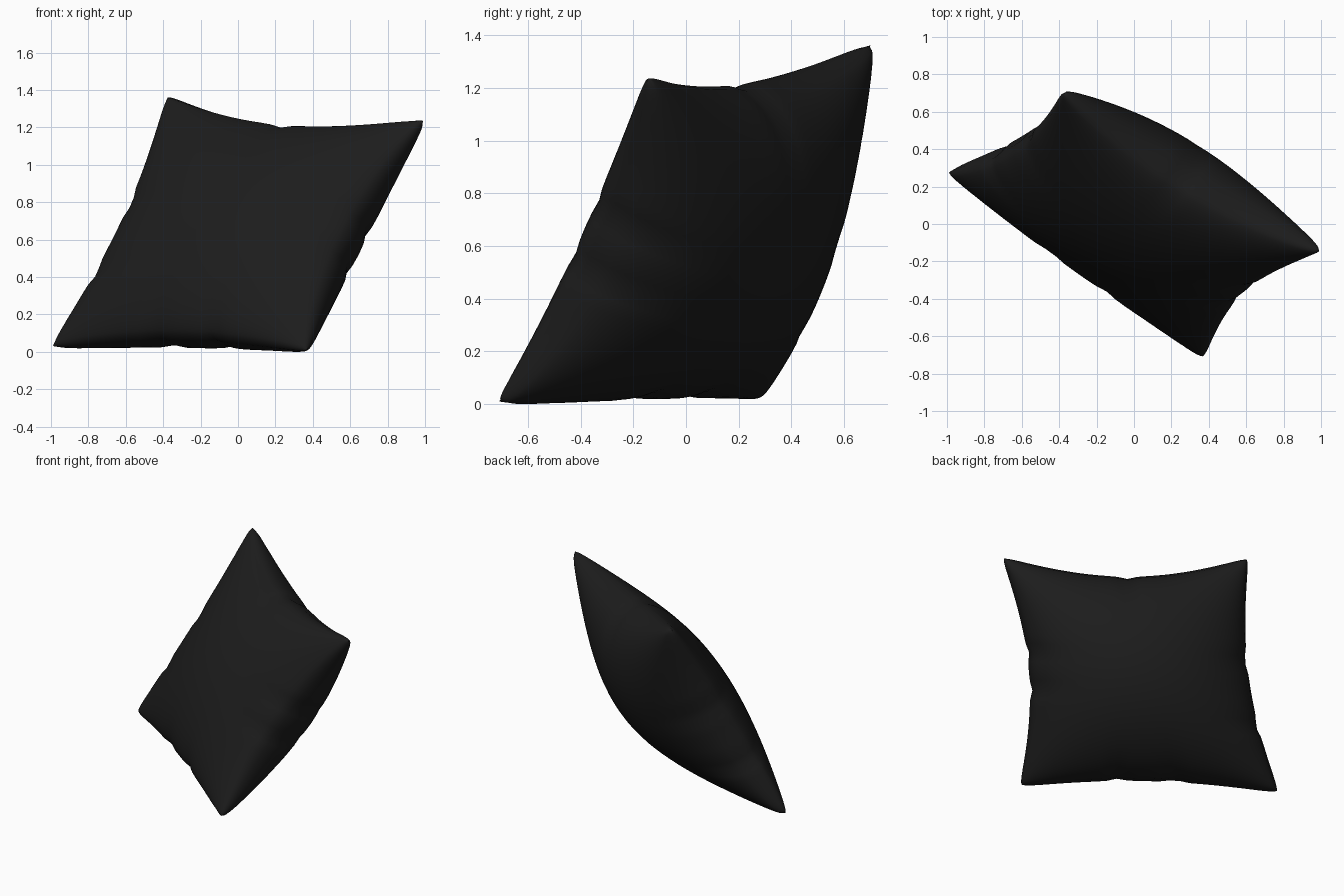
import bpy, bmesh
from math import sin, pi, exp
from mathutils import Vector

cube = bpy.data.objects.get("Cube")
if cube:
    bpy.data.objects.remove(cube, do_unlink=True)

# Cushion corners: bottom pair, then top pair
A, B = Vector((-1.02, 0.29, 0.01)), Vector((0.37, -0.72, -0.01))
C, D = Vector((1.01, -0.14, 1.245)), Vector((-0.39, 0.725, 1.375))
NORMAL = (B - A).cross(D - A).normalized()
FRONT, BACK = 0.24, 0.46
CELLS = 40

# Each seam: inward pull, forward shift of its middle, and pucker places
SEAMS = {
    "left": (0.075, -0.03, (0.42, 0.58)),
    "right": (0.065, -0.01, (0.28, 0.56)),
    "bottom": (0.04, 0.0, (0.4, 0.62)),
    "top": (0.088, 0.0, (0.5,)),
}


def pucker(name, t):
    return sum(exp(-((t - c) / 0.03) ** 2) for c in SEAMS[name][2])


def arch(t):
    return max(0, sin(pi * t)) ** 0.9


def pull(name, t, dist):
    """Inward shift near a seam, fading across the cushion."""
    soft = SEAMS[name][0] * arch(t) * (1 - dist) ** 2
    return soft + 0.01 * pucker(name, t) * exp(-dist / 0.06)


def ease(t):
    """Crowd the rows towards the seams."""
    return t - 0.1 * sin(2 * pi * t)


def cushion_point(u, v, depth):
    plump = max(0, sin(pi * u) * sin(pi * v)) ** 0.45
    shift = 0
    for name, t, d in (("left", v, 1 - u), ("right", v, u),
                       ("bottom", u, v), ("top", u, 1 - v)):
        plump *= 1 - 0.2 * min(1, pucker(name, t)) * exp(-d / 0.06)
        shift += SEAMS[name][1] * arch(t) * (1 - d) ** 2
    # Round the corner tips
    near = min(u, 1 - u) + min(v, 1 - v)
    shrink = 1 - 0.02 * exp(-near / 0.03)
    u, v = 0.5 + (u - 0.5) * shrink, 0.5 + (v - 0.5) * shrink
    x = u + pull("right", v, u) - pull("left", v, 1 - u)
    y = v + pull("bottom", u, v) - pull("top", u, 1 - v)
    return A.lerp(B, x).lerp(D.lerp(C, x), y) + NORMAL * (depth * plump + shift)


# Two stuffed panels welded along the seam
bm = bmesh.new()
for depth in (FRONT, -BACK):
    made = bmesh.ops.create_grid(bm, x_segments=CELLS, y_segments=CELLS, size=0.5)
    for vert in made["verts"]:
        u, v = (round(ease(min(1, max(0, c + 0.5))), 5) for c in vert.co.xy)
        vert.co = cushion_point(u, v, depth)
bmesh.ops.remove_doubles(bm, verts=bm.verts, dist=0.0005)
bmesh.ops.recalc_face_normals(bm, faces=bm.faces)

# Centre it and rest it on the ground
low = Vector([min(v.co[i] for v in bm.verts) for i in range(3)])
high = Vector([max(v.co[i] for v in bm.verts) for i in range(3)])
base = Vector(((low.x + high.x) / 2, (low.y + high.y) / 2, low.z))
bmesh.ops.translate(bm, verts=bm.verts, vec=-base)

mesh = bpy.data.meshes.new("cushion")
bm.to_mesh(mesh)
bm.free()
cushion = bpy.data.objects.new("cushion", mesh)
bpy.context.collection.objects.link(cushion)

# Black fabric
fabric = bpy.data.materials.new("black_fabric")
fabric.use_nodes = True
colour = (0.012, 0.012, 0.012, 1)
fabric.diffuse_color = colour
shader = next(n for n in fabric.node_tree.nodes if n.type == "BSDF_PRINCIPLED")
shader.inputs["Base Color"].default_value = colour
mesh.materials.append(fabric)

bpy.ops.object.select_all(action="DESELECT")
cushion.select_set(True)
bpy.context.view_layer.objects.active = cushion
bpy.ops.object.shade_smooth_by_angle(angle=1.2)
